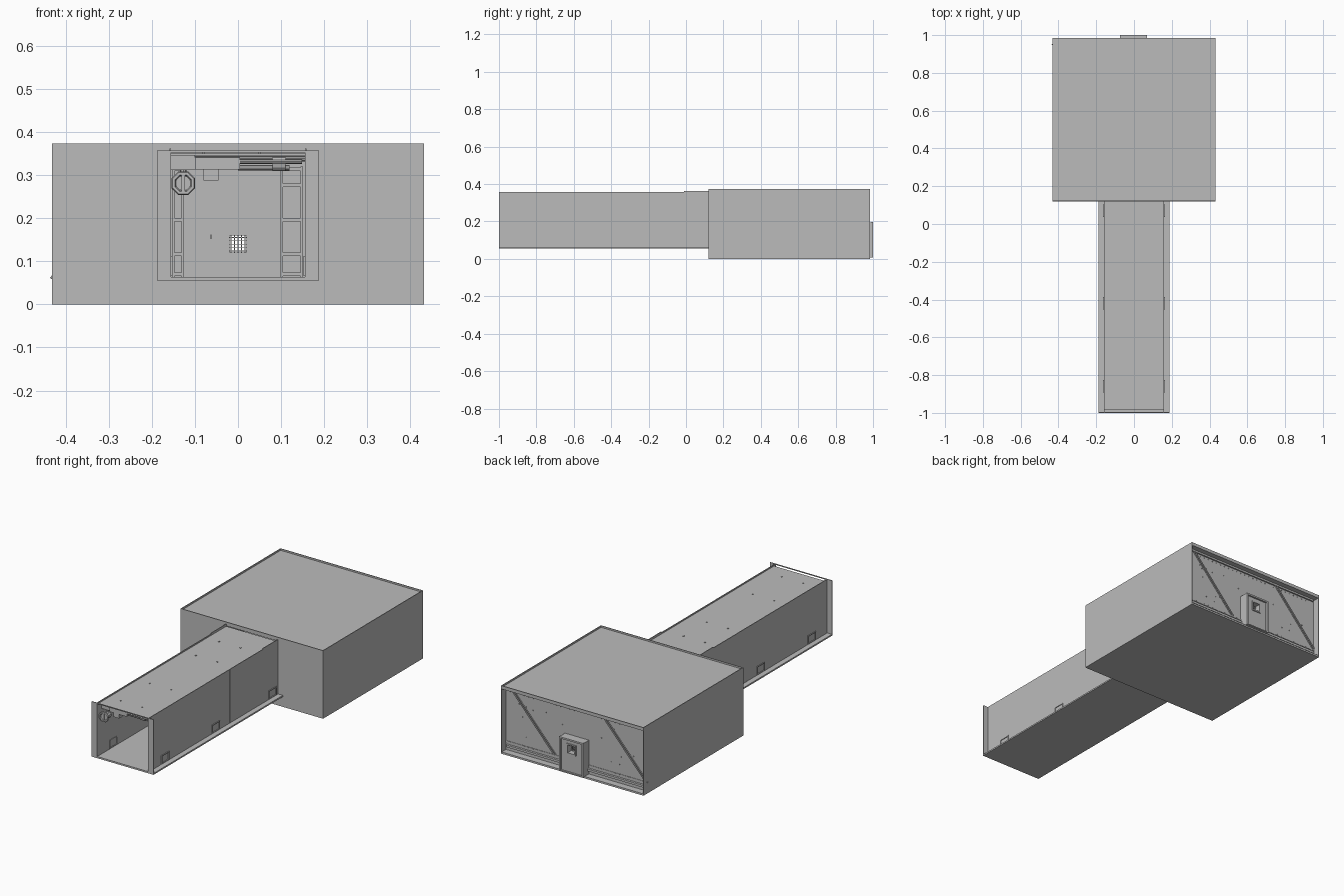
import bpy, bmesh, math, random
from mathutils import Vector

random.seed(4)
cube = bpy.data.objects.get("Cube")
if cube:
    bpy.data.objects.remove(cube, do_unlink=True)

grey = bpy.data.materials.new("plain grey")
grey.use_nodes = True
grey.diffuse_color = (0.5, 0.5, 0.5, 1)
grey.node_tree.nodes["Principled BSDF"].inputs["Base Color"].default_value = (0.5, 0.5, 0.5, 1)


def finish(name, bm):
    bmesh.ops.recalc_face_normals(bm, faces=bm.faces)
    mesh = bpy.data.meshes.new(name)
    bm.to_mesh(mesh)
    bm.free()
    mesh.materials.append(grey)
    obj = bpy.data.objects.new(name, mesh)
    bpy.context.collection.objects.link(obj)
    return obj


def add_box(bm, x, y, z):
    verts = bmesh.ops.create_cube(bm, size=1)["verts"]
    for v in verts:
        v.co = Vector([(a + b) / 2 + c * (b - a) for c, (a, b) in zip(v.co, (x, y, z))])


def boxes(name, *parts):
    bm = bmesh.new()
    for part in parts:
        add_box(bm, *part)
    return finish(name, bm)


def rod(name, start, end, radius, sides=8):
    start, end = Vector(start), Vector(end)
    bm = bmesh.new()
    bmesh.ops.create_cone(bm, cap_ends=True, segments=sides, radius1=radius,
                          radius2=radius, depth=(end - start).length)
    obj = finish(name, bm)
    obj.location = (start + end) / 2
    obj.rotation_euler = (end - start).to_track_quat("Z", "Y").to_euler()
    return obj


def frame(x, y, z, hole_x, hole_z):
    """Four boxes around a rectangular opening facing y."""
    return ((x[0], hole_x[0]), y, z), ((hole_x[1], x[1]), y, z), \
           (hole_x, y, (z[0], hole_z[0])), (hole_x, y, (hole_z[1], z[1]))


# Room: thin outer shell whose side walls rise past the roof
W, T = 0.432, 0.004
FRONT, BACK, TOP = 0.12, 0.985, 0.373
for name, s in (("room_left_wall", 1), ("room_right_wall", -1)):
    boxes(name, (sorted((s * W, s * (W - T))), (FRONT, BACK), (0, TOP)))
boxes("room_floor", ((-W, W), (FRONT, BACK), (0, 0.01)))
boxes("room_roof", ((-W, W), (FRONT, BACK), (0.355, 0.364)),
      ((-W, W), (BACK - T, BACK), (0.36, TOP)))
boxes("room_front_wall", *frame((-W, W), (FRONT, FRONT + T), (0, TOP),
                                (-0.155, 0.155), (0.062, 0.352)))
boxes("room_inner_floor", ((-W, W), (FRONT, 0.95), (0.052, 0.06)))

# Recessed back wall with trims, braces and rivets
WALL = 0.948
boxes("back_wall", *frame((-W, W), (WALL - 0.006, WALL), (0, 0.36),
                          (-0.02, 0.02), (0.12, 0.16)))
boxes("back_wall_trims",
      ((-0.42, 0.42), (WALL, WALL + 0.012), (0.03, 0.042)),
      ((-0.42, 0.42), (WALL, WALL + 0.008), (0.345, 0.355)))
for i, x in enumerate((0.40, -0.155)):
    for k in (0, 0.014):
        rod(f"back_brace_{i}_{k}", (x - k, WALL + 0.003, 0.355),
            (x - 0.265 - k, WALL + 0.003, 0.06), 0.003, 6)

bm = bmesh.new()
spots = [(-0.40 + 0.0276 * i, z) for i in range(30) for z in (0.058, 0.335)]
spots += [(random.uniform(-0.4, 0.4), random.uniform(0.09, 0.31)) for _ in range(24)]
for x, z in spots:
    if abs(x) > 0.09 or z > 0.21:
        add_box(bm, (x - 0.002, x + 0.002), (WALL, WALL + 0.003), (z - 0.002, z + 0.002))
finish("back_wall_rivets", bm)

# Back door with a barred window
boxes("back_door", *frame((-0.075, 0.07), (0.945, 0.99), (0.008, 0.195),
                          (-0.021, 0.021), (0.118, 0.161)))
boxes("back_door_border", *frame((-0.075, 0.07), (0.99, 1), (0.008, 0.197),
                                 (-0.066, 0.061), (0.014, 0.188)))
boxes("back_window_border", *frame((-0.028, 0.028), (0.99, 0.995), (0.111, 0.168),
                                   (-0.021, 0.021), (0.118, 0.161)))
bars = []
for i in range(5):
    d = -0.016 + 0.008 * i
    bars.append(((d - 0.001, d + 0.001), (0.962, 0.964), (0.118, 0.161)))
    bars.append(((-0.021, 0.021), (0.962, 0.964), (0.1385 + d, 0.1405 + d)))
boxes("window_bars", *bars)
boxes("door_handle", ((-0.064, -0.061), (0.935, 0.945), (0.152, 0.162)))

# Corridor: wide floor, inset walls, recessed roof, front collar
HALL, WIDE = 0.155, 0.188
boxes("corridor_floor", ((-WIDE, WIDE), (-1, FRONT), (0.055, 0.063)))
boxes("corridor_roof", ((-HALL, HALL), (-0.985, FRONT), (0.345, 0.35)))
boxes("corridor_collar", *frame((-WIDE, WIDE), (-1, -0.996), (0.055, 0.357),
                                (-HALL, HALL), (0.064, 0.352)))
for name, s in (("left", 1), ("right", -1)):
    span = sorted((s * HALL, s * (HALL + T)))
    boxes(f"corridor_{name}_wall", (span, (-1, -0.302), (0.06, 0.357)),
          (span, (-0.298, FRONT), (0.06, 0.357)))
    boxes(f"corridor_{name}_seam",
          (sorted((s * HALL, s * (HALL + 0.002))), (-0.302, -0.298), (0.06, 0.357)))
    boxes(f"corridor_{name}_rim", (span, (-0.01, FRONT), (0.355, 0.362)))
    # Floor-level hatches, raised on both faces of the wall
    hatches = []
    for y in (-0.86, -0.42, 0.07):
        hatches += frame((y - 0.033, y + 0.033), span, (0.066, 0.112),
                         (y - 0.028, y + 0.028), (0.07, 0.107))
    # Rotate the frames so they face sideways
    a, b = sorted((s * (HALL - 0.003), s * (HALL + T + 0.004)))
    boxes(f"{name}_hatches", *[((a, b), h[0], h[2]) for h in hatches])

# Rivets on the corridor roof
bm = bmesh.new()
for y in (-0.9, -0.65, -0.25, -0.05):
    for x in (-0.08, 0.05):
        add_box(bm, (x - 0.003, x + 0.003), (y - 0.003, y + 0.003), (0.35, 0.353))
finish("roof_rivets", bm)

# Overhead pipes and fittings just inside the entrance
rod("upper_pipe", (-0.155, -0.95, 0.338), (0.155, -0.95, 0.338), 0.006)
rod("lower_pipe", (0.0, -0.95, 0.317), (0.12, -0.95, 0.317), 0.006)
rod("lever_pipe", (0.0, -0.965, 0.331), (0.148, -0.965, 0.331), 0.005)
rod("pipe_sleeve", (0.08, -0.95, 0.326), (0.11, -0.95, 0.326), 0.016, 12)
boxes("pipe_housing", ((-0.1, 0.005), (-0.97, -0.93), (0.313, 0.341)))
boxes("junction_box", ((-0.08, -0.045), (-0.965, -0.935), (0.288, 0.313)))
boxes("pipe_bracket", ((-0.155, -0.1), (-0.96, -0.94), (0.312, 0.35)))

# Valve wheel: octagonal ring with one crossbar
bpy.ops.mesh.primitive_torus_add(major_segments=8, minor_segments=6, major_radius=0.024,
                                 minor_radius=0.006, location=(-0.127, -0.98, 0.281),
                                 rotation=(math.pi / 2, math.pi / 8, 0))
bpy.context.object.name = "valve_wheel"
bpy.context.object.data.materials.append(grey)
boxes("valve_crossbar", ((-0.131, -0.123), (-0.984, -0.976), (0.258, 0.304)))
rod("valve_stem", (-0.127, -0.98, 0.281), (-0.127, -0.94, 0.281), 0.018, 10)
rod("valve_riser", (-0.127, -0.945, 0.281), (-0.127, -0.945, 0.345), 0.008)

# Slim racks beside the passage inside the room
for name, inner, outer in (("left_rack", 0.098, 0.145), ("right_rack", -0.125, -0.147)):
    s = 1 if inner > 0 else -1
    rails = [(sorted((e, e + s * 0.006)), (0.2, 0.23), (0.06, 0.32)) for e in (inner, outer)]
    rails += [(sorted((inner, outer)), (0.2, 0.23), (z, z + 0.008))
              for z in (0.066, 0.112, 0.192, 0.272, 0.31)]
    boxes(name, *rails)
